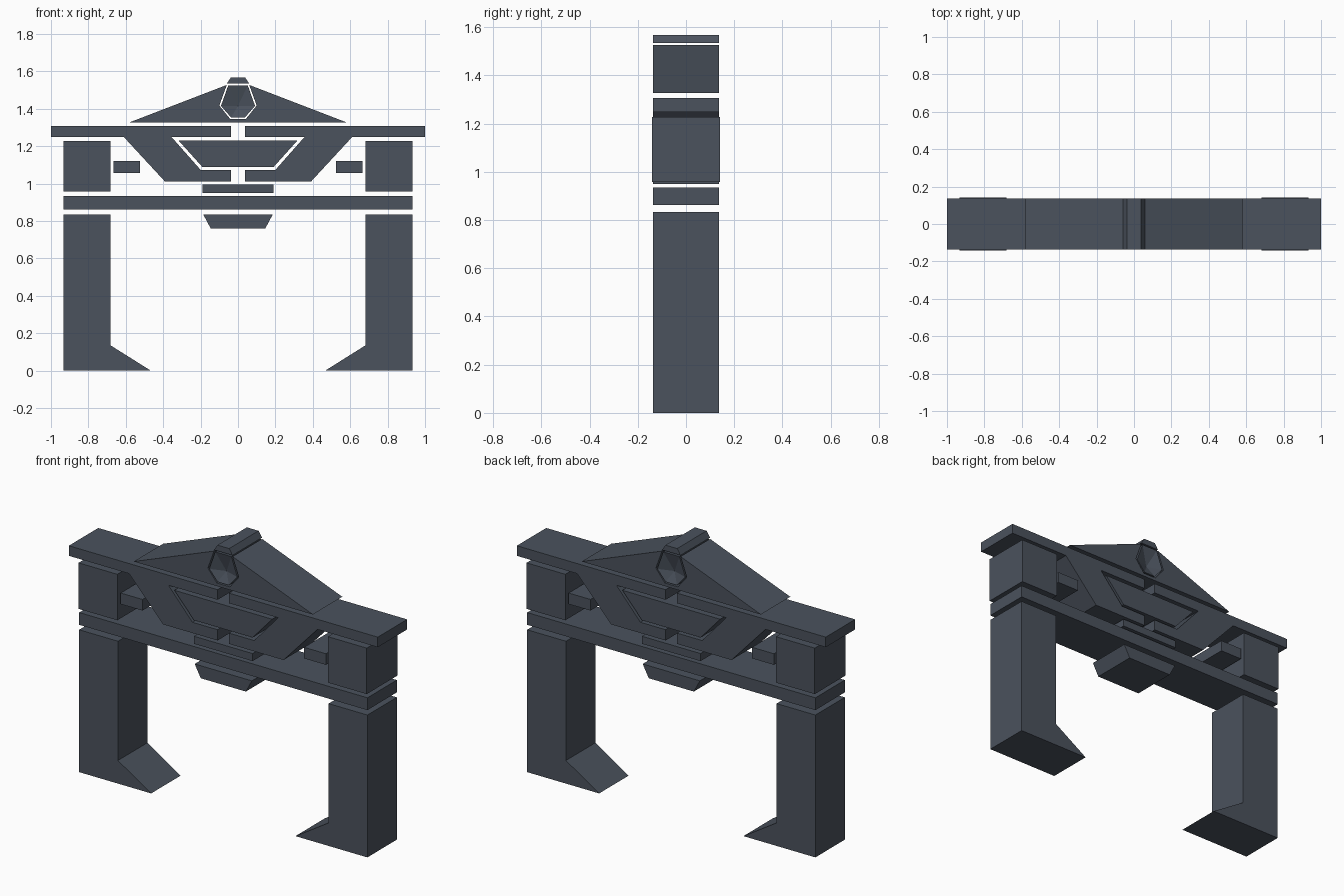
import bpy, bmesh

if "Cube" in bpy.data.objects:
    bpy.data.objects.remove(bpy.data.objects["Cube"])

D = 0.136  # half depth of most parts
slate = bpy.data.materials.new("slate")
slate.diffuse_color = (0.07, 0.085, 0.11, 1)
slate.use_nodes = True
slate.node_tree.nodes["Principled BSDF"].inputs["Base Color"].default_value = slate.diffuse_color


def extrude(name, pts, half=D, dent=0.0):
    """Extrude an x-z profile through y; dent sinks the middle of both caps."""
    bm = bmesh.new()
    front = bm.faces.new([bm.verts.new((x, -half, z)) for x, z in pts])
    res = bmesh.ops.extrude_face_region(bm, geom=[front], use_keep_orig=True)
    bmesh.ops.translate(bm, vec=(0, 2 * half, 0),
                        verts=[g for g in res["geom"] if isinstance(g, bmesh.types.BMVert)])
    bmesh.ops.recalc_face_normals(bm, faces=bm.faces)
    if dent:
        caps = [f for f in bm.faces if abs(f.normal.y) > 0.9]
        for v in bmesh.ops.poke(bm, faces=caps)["verts"]:
            v.co.y -= dent if v.co.y > 0 else -dent
            v.co.z = 1.415
    me = bpy.data.meshes.new(name)
    bm.to_mesh(me)
    bm.free()
    me.materials.append(slate)
    bpy.context.collection.objects.link(bpy.data.objects.new(name, me))


def pair(name, pts, half=D):
    """A left part and its mirrored right twin."""
    extrude(name + "_left", pts, half)
    extrude(name + "_right", [(-x, z) for x, z in pts], half)


def rect(x0, x1, z0, z1):
    return [(x0, z0), (x1, z0), (x1, z1), (x0, z1)]


def sym(pts):
    """Complete a profile from its right half."""
    return pts + [(-x, z) for x, z in reversed(pts)]


# Legs with inward toes
pair("leg", [(-0.933, 0), (-0.467, 0), (-0.682, 0.135), (-0.682, 0.833), (-0.933, 0.833)])
# Lower crossbeam and the keystone below it
extrude("lower_beam", rect(-0.933, 0.933, 0.862, 0.934))
extrude("keystone", sym([(0.146, 0.76), (0.185, 0.833)]))
# Blocks between the beams
pair("post_block", rect(-0.933, -0.682, 0.958, 1.227), 0.142)
pair("side_block", rect(-0.665, -0.523, 1.055, 1.12))
extrude("center_plate", rect(-0.19, 0.19, 0.95, 0.994))
# Top beam halves with slanted brackets
pair("top_beam", [(-1, 1.307), (-1, 1.248), (-0.61, 1.248), (-0.39, 1.01), (-0.037, 1.01),
                  (-0.037, 1.073), (-0.2, 1.073), (-0.355, 1.248), (-0.037, 1.248),
                  (-0.037, 1.307)])
# Plaque inside the brackets
extrude("plaque", sym([(0.19, 1.088), (0.317, 1.229)]))
# Gable with a notch for the gem
extrude("gable", sym([(0.042, 1.345), (0.1, 1.417), (0.06, 1.527), (0.58, 1.327)]))
# Faceted gem and the cap on the peak
extrude("gem", sym([(0.037, 1.353), (0.091, 1.415), (0.052, 1.525)]), dent=0.03)
extrude("peak_cap", sym([(0.06, 1.534), (0.038, 1.568)]))
